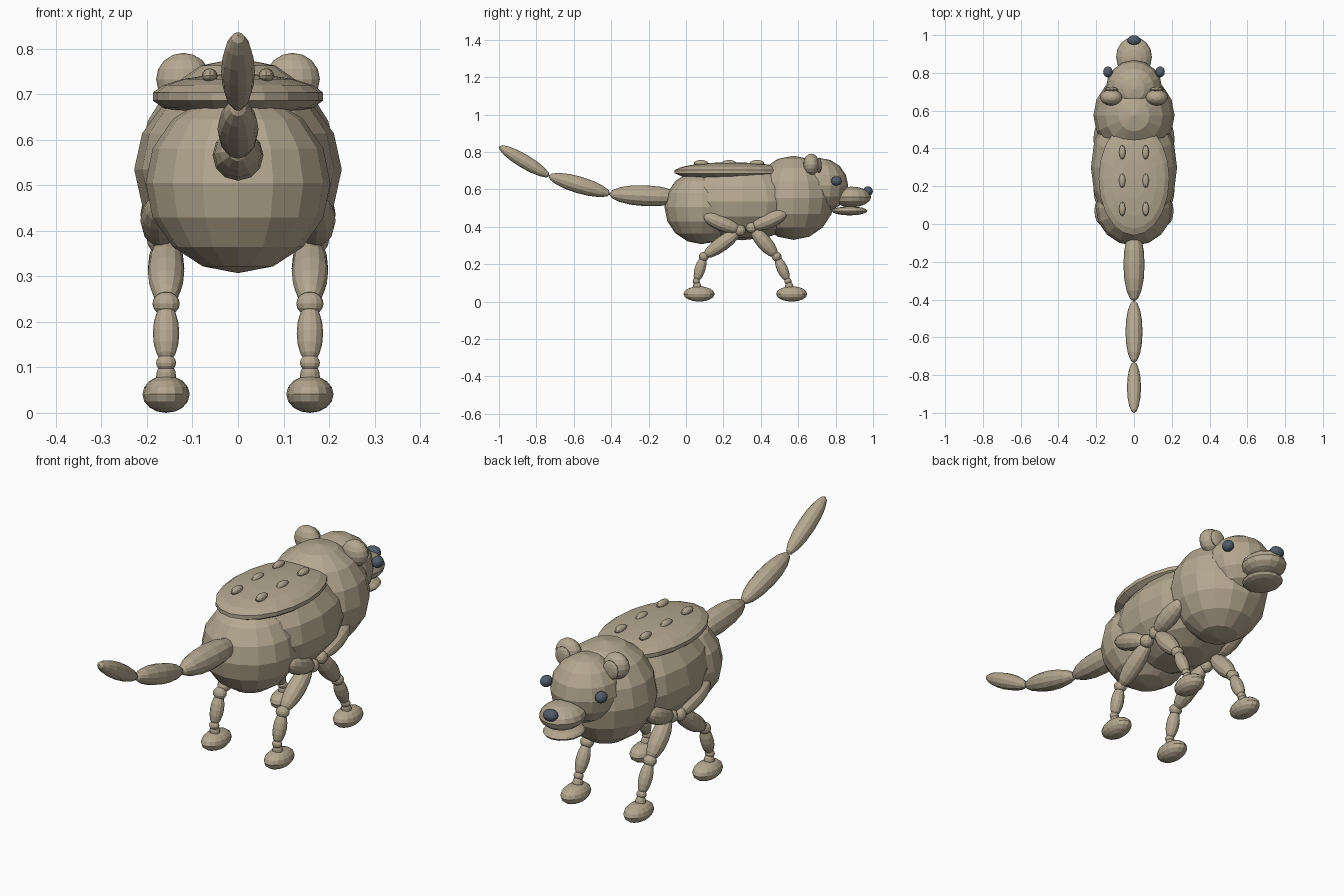
import bpy, bmesh
from mathutils import Matrix, Vector

if "Cube" in bpy.data.objects:
    bpy.data.objects.remove(bpy.data.objects["Cube"])


def material(name, rgb):
    m = bpy.data.materials.new(name)
    m.diffuse_color = (*rgb, 1)
    m.use_nodes = True
    m.node_tree.nodes["Principled BSDF"].inputs["Base Color"].default_value = m.diffuse_color
    return m


TAN = material("tan_fur", (0.46, 0.39, 0.28))
SLATE = material("dark_slate", (0.085, 0.11, 0.145))


def ball(name, centre, radii, mat=TAN, segs=16, rings=8, rot=None):
    """Faceted ellipsoid with its pole along local z."""
    m = Matrix.Translation(Vector(centre))
    if rot is not None:
        m = m @ rot.to_matrix().to_4x4()
    m = m @ Matrix.Diagonal((*radii, 1))
    bm = bmesh.new()
    bmesh.ops.create_uvsphere(bm, u_segments=segs, v_segments=rings, radius=1, matrix=m)
    mesh = bpy.data.meshes.new(name)
    bm.to_mesh(mesh)
    bm.free()
    mesh.materials.append(mat)
    ob = bpy.data.objects.new(name, mesh)
    bpy.context.collection.objects.link(ob)
    return ob


def limb(name, a, b, r):
    """Long ellipsoid whose tips lie at a and b."""
    a, b = Vector(a), Vector(b)
    d = b - a
    ball(name, (a + b) / 2, (r, r, d.length / 2), segs=12,
         rot=d.to_track_quat('Z', 'Y'))


# Torso and head
ball("rump", (0, 0.085, 0.505), (0.203, 0.2, 0.198))
ball("belly", (0, 0.30, 0.535), (0.228, 0.36, 0.207))
ball("chest", (0, 0.575, 0.555), (0.215, 0.22, 0.225))
ball("head", (0, 0.715, 0.62), (0.15, 0.152, 0.148))
ball("snout", (0, 0.885, 0.56), (0.095, 0.105, 0.055))
ball("lower_jaw", (0, 0.875, 0.485), (0.085, 0.095, 0.024))
ball("nose", (0, 0.972, 0.59), (0.035, 0.027, 0.026), SLATE)

# Back shell
ball("back_shell", (0, 0.24, 0.695), (0.19, 0.305, 0.05), segs=20, rings=9)

# Tail chain, rising backwards
tail = [((0, -0.02, 0.557), (0, -0.41, 0.575), 0.056),
        ((0, -0.405, 0.575), (0, -0.735, 0.672), 0.045),
        ((0, -0.73, 0.67), (0, -1.0, 0.83), 0.037)]
for i, (a, b, r) in enumerate(tail):
    limb(f"tail_segment_{i + 1}", a, b, r)

for side, s in (("right", 1), ("left", -1)):
    # Face features
    ball(f"{side}_eye", (s * 0.138, 0.805, 0.645), (0.025, 0.029, 0.025), SLATE)
    ball(f"{side}_ear", (s * 0.12, 0.67, 0.733), (0.06, 0.043, 0.058))
    ball(f"{side}_inner_ear", (s * 0.12, 0.712, 0.728), (0.038, 0.013, 0.042))

    # Raised shell spots
    for i, y in enumerate((0.08, 0.23, 0.38)):
        ball(f"{side}_shell_spot_{i + 1}", (s * 0.062, y, 0.741),
             (0.017, 0.038, 0.016), segs=12)

    # Legs: haunch, hip, thigh, knee, shin, ankle, foot
    #  name    haunch tip      hip            knee           ankle          foot y
    legs = (("rear", (0.088, 0.462), (0.29, 0.38), (0.095, 0.24), (0.055, 0.11), 0.07),
            ("front", (0.54, 0.475), (0.35, 0.395), (0.485, 0.24), (0.545, 0.11), 0.565))
    for name, haunch, hip, knee, ankle, foot_y in legs:
        n = f"{side}_{name}"
        x = s * 0.158
        hx = s * 0.17
        limb(n + "_haunch", (hx, *hip), (s * 0.175, *haunch), 0.042)
        ball(n + "_hip", (hx, *hip), (0.03, 0.03, 0.03), segs=12)
        limb(n + "_thigh", (x, *hip), (x, *knee), 0.04)
        ball(n + "_knee", (x, *knee), (0.03, 0.026, 0.026), segs=12)
        limb(n + "_shin", (x, *knee), (x, *ankle), 0.029)
        ball(n + "_ankle", (x, *ankle), (0.022, 0.019, 0.019), segs=12)
        limb(n + "_foot_joint", (x, *ankle), (x, foot_y - 0.005, 0.05), 0.022)
        ball(n + "_foot", (x, foot_y, 0.041), (0.052, 0.083, 0.041))
